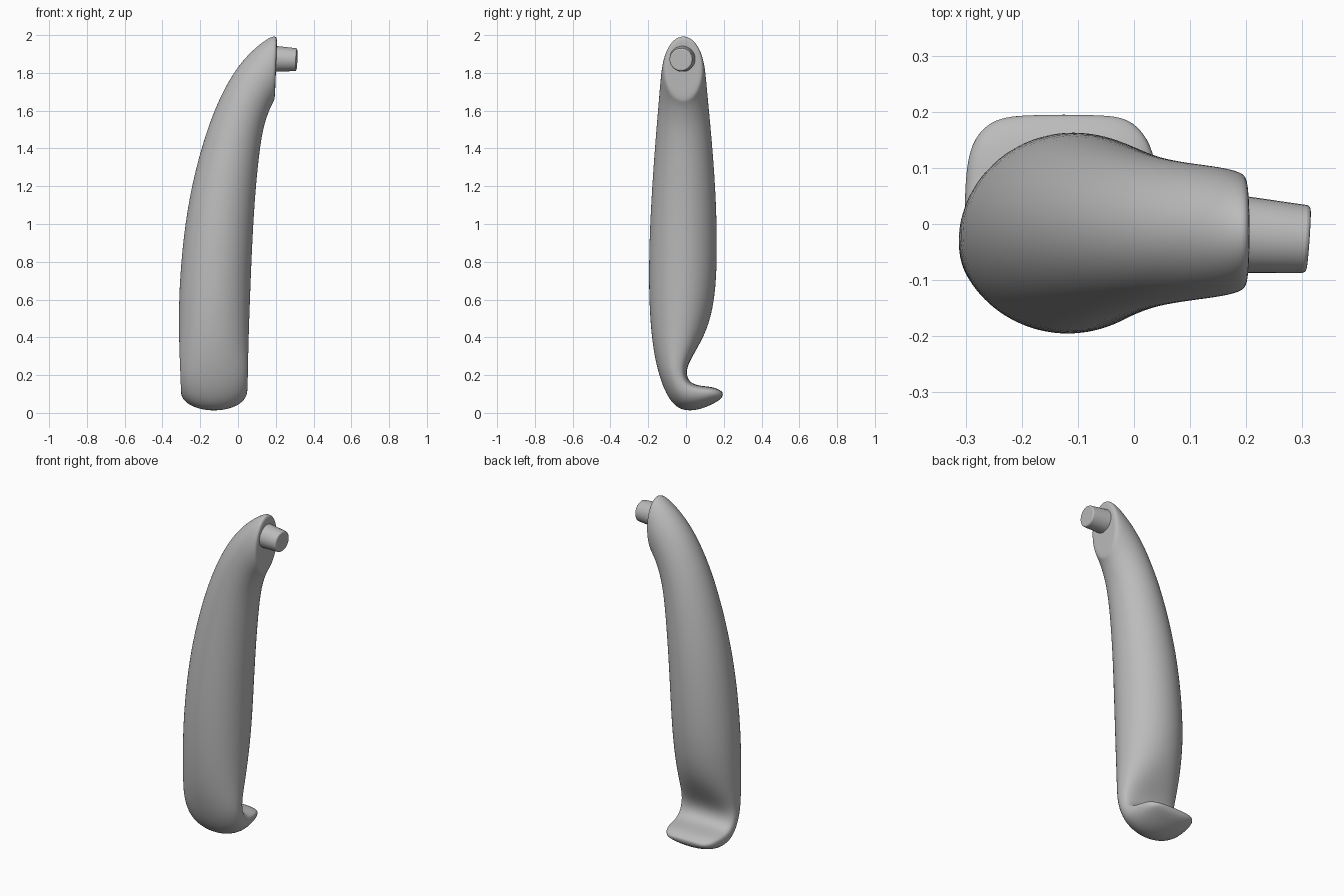
import bpy
import bmesh
from math import cos, sin, pi, copysign
from mathutils import Vector

default_cube = bpy.data.objects.get("Cube")
if default_cube:
    bpy.data.objects.remove(default_cube, do_unlink=True)

# One plain grey material
grey = bpy.data.materials.new("plain_grey")
grey.use_nodes = True
colour = (0.5, 0.5, 0.5, 1)
grey.diffuse_color = colour
grey.node_tree.nodes["Principled BSDF"].inputs["Base Color"].default_value = colour

SIDES = 24


def power(value, exponent):
    return copysign(abs(value) ** exponent, value)


def section(left, right, front, back, boxiness=1.0):
    """Closed section through four extreme points; the back half may be squarer."""
    centre = (left + right) / 2
    ring = []
    for i in range(SIDES):
        angle = 2 * pi * i / SIDES
        across, along = cos(angle), sin(angle)
        if along > 0:
            across, along = power(across, boxiness), power(along, boxiness)
        side = (right - centre) if across > 0 else (left - centre)
        depth = (back - centre) if along > 0 else (front - centre)
        # depth keeps the section on its own middle line in x
        ring.append(centre + side * abs(across) + depth * abs(along))
    return ring


def finish(name, bm, subdivisions=0):
    bmesh.ops.recalc_face_normals(bm, faces=bm.faces)
    mesh = bpy.data.meshes.new(name)
    bm.to_mesh(mesh)
    bm.free()
    mesh.materials.append(grey)
    obj = bpy.data.objects.new(name, mesh)
    bpy.context.collection.objects.link(obj)
    if subdivisions:
        mod = obj.modifiers.new("smooth_form", 'SUBSURF')
        mod.levels = mod.render_levels = subdivisions
    bpy.ops.object.select_all(action='DESELECT')
    obj.select_set(True)
    bpy.context.view_layer.objects.active = obj
    if subdivisions:
        bpy.ops.object.shade_smooth()
    else:
        bpy.ops.object.shade_smooth_by_angle(angle=0.7)
    return obj


def loft(name, rings):
    bm = bmesh.new()
    loops = [[bm.verts.new(p) for p in ring] for ring in rings]
    for lower, upper in zip(loops, loops[1:]):
        for i in range(SIDES):
            j = (i + 1) % SIDES
            bm.faces.new((lower[i], lower[j], upper[j], upper[i]))
    bm.faces.new(loops[0])
    bm.faces.new(loops[-1])
    return finish(name, bm, 2)


# Curled lip, tip first: front y z, back y z, left x, right x, edge position, boxiness
lip = [
    (.194, .088, .196, .106, -.21, -.04, .5, .8),
    (.18, .068, .186, .118, -.26, 0, .55, .7),
    (.13, .04, .15, .136, -.293, .033, .65, .6),
    (.06, .012, .09, .142, -.302, .044, .7, .6),
    (-.02, .01, .042, .15, -.303, .05, .7, .6),
    (-.075, .05, .01, .175, -.304, .052, .65, .6),
    (-.115, .12, 0, .22, -.306, .053, .6, .65),
    (-.143, .2, .02, .275, -.308, .055, .5, .75),
    (-.168, .3, .065, .35, -.312, .056, .5, .85),
    (-.188, .44, .125, .465, -.315, .06, .5, 1),
]
rings = []
for fy, fz, by, bz, xl, xr, t, box in lip:
    mid = (xl + xr) / 2
    y, z = fy + (by - fy) * t, fz + (bz - fz) * t
    rings.append(section(Vector((xl, y, z)), Vector((xr, y, z)),
                         Vector((mid, fy, fz)), Vector((mid, by, bz)), box))

# Curved body up to the slanted top: left x z, right x z, front y, back y
body = [
    (-.314, .65, .067, .65, -.199, .162),
    (-.292, .93, .077, .9, -.196, .167),
    (-.248, 1.21, .092, 1.16, -.182, .158),
    (-.168, 1.5, .115, 1.39, -.163, .138),
    (-.085, 1.7, .135, 1.51, -.149, .122),
    (0, 1.84, .158, 1.58, -.14, .112),
    (.08, 1.925, .174, 1.62, -.134, .106),
    (.15, 1.98, .185, 1.64, -.128, .1),
    (.195, 2.0, .191, 1.65, -.12, .092),
    (.207, 1.985, .195, 1.67, -.11, .082),
    (.206, 1.95, .197, 1.71, -.08, .055),
]
for xl, zl, xr, zr, fy, by in body:
    x, y, z = (xl + xr) / 2, (fy + by) / 2, (zl + zr) / 2
    rings.append(section(Vector((xl, y, zl)), Vector((xr, y, zr)),
                         Vector((x, fy, z)), Vector((x, by, z))))
loft("curved_body", rings)

# Tapered peg on the upper face
bm = bmesh.new()
start, end = Vector((.15, -.016, 1.876)), Vector((.311, -.027, 1.87))
axis = end - start
bmesh.ops.create_cone(bm, cap_ends=True, segments=32, radius1=.072, radius2=.06,
                      depth=axis.length)
turn = axis.to_track_quat('Z', 'Y').to_matrix()
bmesh.ops.rotate(bm, verts=bm.verts, matrix=turn)
bmesh.ops.translate(bm, verts=bm.verts, vec=(start + end) / 2)
peg = finish("peg", bm)
bevel = peg.modifiers.new("soft_rim", 'BEVEL')
bevel.width = .007
bevel.segments = 3
bevel.limit_method = 'ANGLE'
